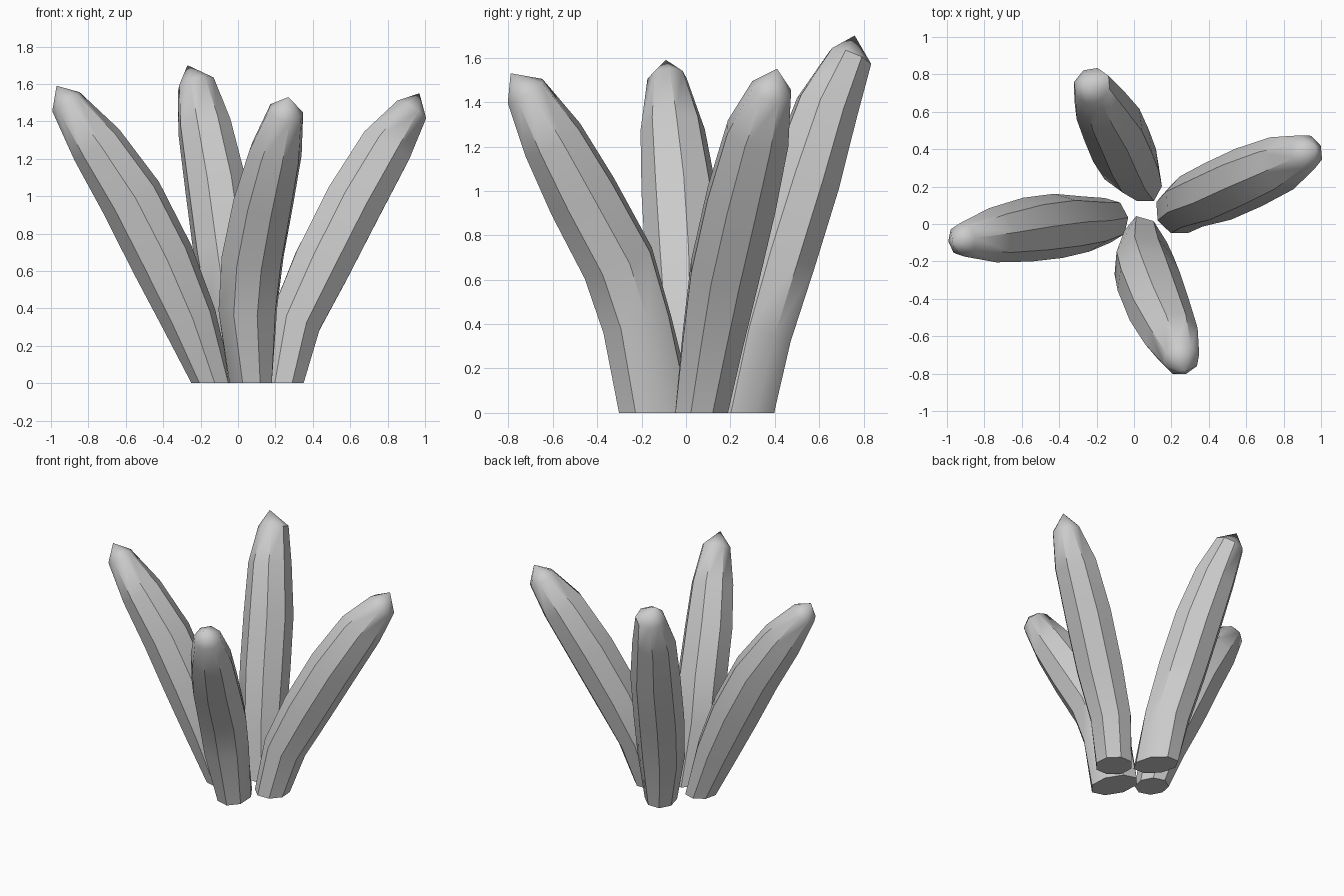
import bpy, bmesh, math
from mathutils import Vector

if "Cube" in bpy.data.objects:
    bpy.data.objects.remove(bpy.data.objects["Cube"])

SIDES = 8

grey = bpy.data.materials.new("plain grey")
grey.use_nodes = True
grey.diffuse_color = (0.6, 0.6, 0.6, 1)
grey.node_tree.nodes["Principled BSDF"].inputs["Base Color"].default_value = (0.6, 0.6, 0.6, 1)


def make_stalk(name, base_radii, rings, tip):
    """Loft rings (x, y, z, radius) along a bowed spine, flat at the ground, pointed at the tip."""
    bm = bmesh.new()
    centres = [Vector(r[:3]) for r in rings]
    tip = Vector(tip)
    out = Vector((tip.x - centres[0].x, tip.y - centres[0].y, 0)).normalized()
    path = centres + [tip]
    loops = []
    for i, c in enumerate(centres):
        if i == 0:
            axis = Vector((0, 0, 1))
            ru, rv = base_radii
        else:
            axis = (path[i + 1] - path[i - 1]).normalized()
            ru = rv = rings[i][3] * 1.03
        v = axis.cross(out).normalized()
        u = v.cross(axis)
        angles = [math.tau * k / SIDES for k in range(SIDES)]
        loops.append([bm.verts.new(c + u * ru * math.cos(a) + v * rv * math.sin(a)) for a in angles])
    for low, high in zip(loops, loops[1:]):
        for k in range(SIDES):
            n = (k + 1) % SIDES
            bm.faces.new((low[k], low[n], high[n], high[k]))
    # pointed end and flat foot
    point = bm.verts.new(tip)
    for k in range(SIDES):
        bm.faces.new((loops[-1][k], loops[-1][(k + 1) % SIDES], point))
    bm.faces.new(loops[0][::-1])
    bmesh.ops.recalc_face_normals(bm, faces=bm.faces)
    mesh = bpy.data.meshes.new(name)
    bm.to_mesh(mesh)
    bm.free()
    mesh.materials.append(grey)
    obj = bpy.data.objects.new(name, mesh)
    bpy.context.collection.objects.link(obj)
    bpy.ops.object.select_all(action="DESELECT")
    obj.select_set(True)
    bpy.context.view_layer.objects.active = obj
    bpy.ops.object.shade_smooth_by_angle(angle=math.radians(40))


make_stalk("right_stalk", (0.11, 0.12), [
    (-0.14, 0.02, 0), (-0.26, 0, 0.34, 0.145), (-0.405, -0.01, 0.665, 0.168),
    (-0.57, -0.03, 0.99, 0.167), (-0.755, -0.06, 1.275, 0.142), (-0.92, -0.085, 1.505, 0.087),
], (-0.97, -0.09, 1.59))

make_stalk("back_stalk", (0.16, 0.11), [
    (0.025, 0.26, 0), (-0.02, 0.32, 0.35, 0.155), (-0.07, 0.42, 0.7, 0.167),
    (-0.118, 0.53, 1.05, 0.165), (-0.18, 0.635, 1.375, 0.143), (-0.225, 0.74, 1.6, 0.1),
], (-0.27, 0.76, 1.7))

make_stalk("left_stalk", (0.12, 0.13), [
    (0.235, 0.07, 0), (0.305, 0.12, 0.325, 0.143), (0.45, 0.175, 0.635, 0.162),
    (0.615, 0.25, 0.96, 0.164), (0.79, 0.325, 1.26, 0.148), (0.925, 0.385, 1.455, 0.095),
], (0.97, 0.41, 1.55))

make_stalk("front_stalk", (0.18, 0.115), [
    (0.065, -0.13, 0), (0.053, -0.22, 0.4, 0.16), (0.078, -0.305, 0.675, 0.168),
    (0.137, -0.465, 0.975, 0.163), (0.2, -0.6, 1.23, 0.143), (0.255, -0.725, 1.45, 0.095),
], (0.27, -0.79, 1.53))
